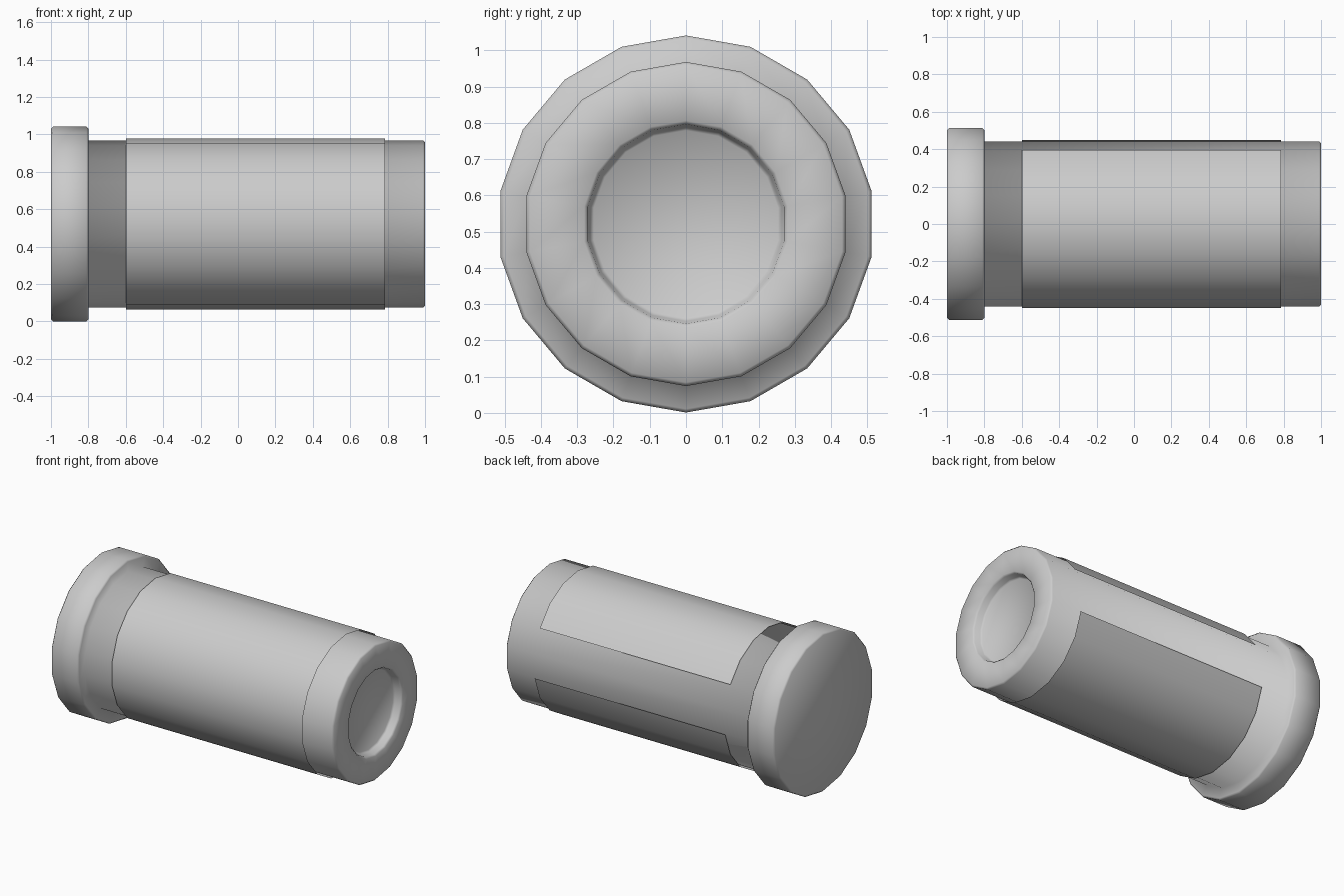
import bpy, bmesh, math

if "Cube" in bpy.data.objects:
    bpy.data.objects.remove(bpy.data.objects["Cube"])

SIDES = 18
AXIS_Z = 0.521


def ring_point(x, r, step):
    # step 0 is the top of the ring, turning towards +y
    a = 2 * math.pi * step / SIDES
    return (x, r * math.sin(a), AXIS_Z + r * math.cos(a))


def lathe(name, profile, first=0, count=SIDES, caps=True):
    """Sweep (x, radius) points around the x axis over `count` sides."""
    bm = bmesh.new()
    full = count == SIDES
    n = count if full else count + 1
    rings = [[bm.verts.new(ring_point(x, r, first + i)) for i in range(n)]
             for x, r in profile]
    for a, b in zip(rings, rings[1:]):
        for i in range(count):
            j = (i + 1) % n
            bm.faces.new((a[i], b[i], b[j], a[j]))
    if caps and full:
        bm.faces.new(rings[0])
        bm.faces.new(rings[-1][::-1])
        bmesh.ops.recalc_face_normals(bm, faces=bm.faces)
    else:
        for f in bm.faces:
            c = f.calc_center_median()
            f.normal_update()
            if f.normal.y * c.y + f.normal.z * (c.z - AXIS_Z) < 0:
                f.normal_flip()
    for f in bm.faces:
        f.smooth = True
    mesh = bpy.data.meshes.new(name)
    bm.to_mesh(mesh)
    bm.free()
    obj = bpy.data.objects.new(name, mesh)
    bpy.context.collection.objects.link(obj)
    return obj


# Flanged cylinder: wide lid at -x, dished end at +x
lathe("flanged_body", [
    (-1.0, 0.510), (-0.99, 0.520),
    (-0.81, 0.520), (-0.80, 0.510),
    (-0.80, 0.447),
    (0.99, 0.447), (1.0, 0.437),
    (1.0, 0.285), (0.99, 0.275), (0.955, 0.268), (0.945, 0.258),
])

# Thin wrap-around sleeve, open over two sides at the back
lathe("label_sleeve", [(-0.60, 0.457), (0.785, 0.457)],
      first=5, count=SIDES - 2, caps=False)
